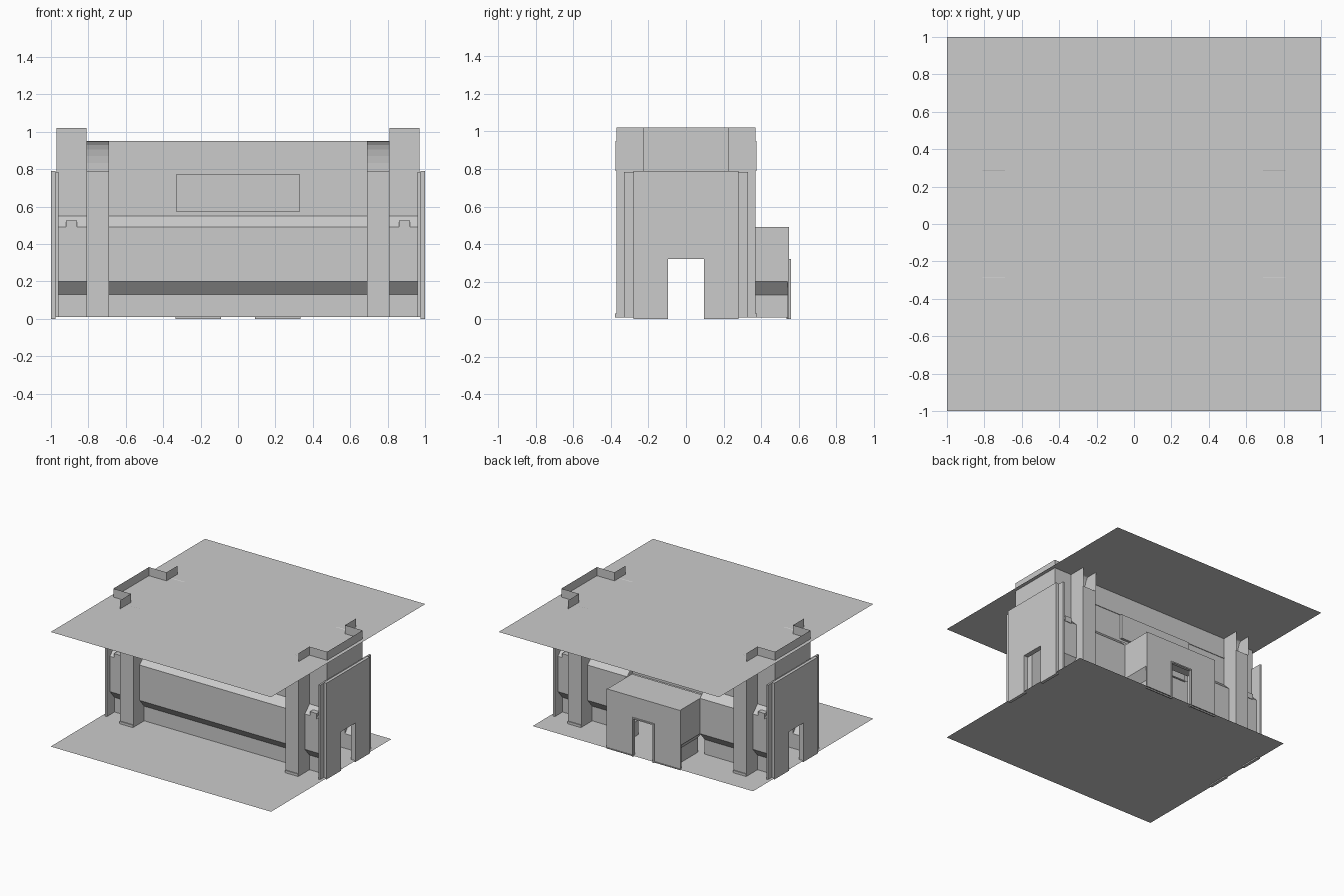
import bpy, bmesh, math

if "Cube" in bpy.data.objects:
    bpy.data.objects.remove(bpy.data.objects["Cube"])

def make(name, verts, faces, recalc=False):
    me = bpy.data.meshes.new(name)
    me.from_pydata(verts, [], faces)
    if recalc:
        bm = bmesh.new()
        bm.from_mesh(me)
        bmesh.ops.recalc_face_normals(bm, faces=bm.faces)
        bm.to_mesh(me)
        bm.free()
    ob = bpy.data.objects.new(name, me)
    bpy.context.collection.objects.link(ob)
    return ob

def plane(name, x0, x1, y0, y1, z):
    return make(name, [(x0, y0, z), (x1, y0, z), (x1, y1, z), (x0, y1, z)], [(0, 1, 2, 3)])

def prism(name, outline, a, b, axis='x'):
    """Closed outline extruded along x (outline is y,z) or along y (outline is x,z)."""
    n = len(outline)
    put = (lambda t, p: (t, p[0], p[1])) if axis == 'x' else (lambda t, p: (p[0], t, p[1]))
    verts = [put(a, p) for p in outline] + [put(b, p) for p in outline]
    faces = [tuple(range(n)), tuple(range(2 * n - 1, n - 1, -1))]
    faces += [(i, (i + 1) % n, n + (i + 1) % n, n + i) for i in range(n)]
    return make(name, verts, faces, True)

def box(name, x0, x1, y0, y1, z0, z1):
    return prism(name, [(y0, z0), (y1, z0), (y1, z1), (y0, z1)], x0, x1)

def sheet(name, profile, x0, x1, side):
    """Open y,z profile swept along x; side -1 is front, 1 is back."""
    verts = []
    for d, z in profile:
        verts += [(x0, side * d, z), (x1, side * d, z)]
    faces = [(2 * i, 2 * i + 1, 2 * i + 3, 2 * i + 2) for i in range(len(profile) - 1)]
    if side > 0:
        faces = [f[::-1] for f in faces]
    return make(name, verts, faces)

def upright(name, path, z0, z1, flip=False):
    """Vertical sheet standing on a plan path."""
    verts = [(x, y, z) for x, y in path for z in (z0, z1)]
    faces = [(2 * i, 2 * i + 2, 2 * i + 3, 2 * i + 1) for i in range(len(path) - 1)]
    if flip:
        faces = [f[::-1] for f in faces]
    return make(name, verts, faces)

# Ground and roof sheets
plane("ground", -1, 1, -1, 0.56, 0.01)
plane("roof", -1, 1, -1, 1, 0.95)

# Long walls: undercut base, bulging middle, sloped ledge, set-back top
base, out = 0.23, 0.29
lower = [(base, 0.01), (base, 0.13), (out, 0.20), (out, 0.49), (base, 0.55)]
upper = [(base, 0.55), (base, 0.95)]
for side, tag in ((-1, "front"), (1, "back")):
    sheet(tag + "_upper_wall", upper, -0.69, 0.69, side)
    spans = [(-0.69, 0.69)] if side < 0 else [(-0.69, -0.33), (0.33, 0.69)]
    for a, b in spans:
        sheet(tag + "_lower_wall", lower, a, b, side)
    # raised window panel and trim line
    ya, yb = sorted((side * 0.22, side * 0.25))
    box(tag + "_window_panel", -0.33, 0.33, ya, yb, 0.57, 0.775)
    ya, yb = sorted((side * 0.22, side * 0.235))
    box(tag + "_trim", -0.69, 0.69, ya, yb, 0.777, 0.785)

    for sx in (-1, 1):
        # end bay wall with little ledge vent
        a, b = sorted((sx * 0.81, sx * 0.97))
        sheet(tag + "_bay_wall", lower + upper[1:], a, b, side)
        va, vb = sorted((sx * 0.86, sx * 0.92))
        ya, yb = sorted((side * 0.24, side * 0.295))
        box(tag + "_vent", va, vb, ya, yb, 0.48, 0.525)
        # pillar: solid shaft, plinth, two fins and a cove between them at the top
        a, b = sorted((sx * 0.69, sx * 0.81))
        ya, yb = sorted((side * 0.23, side * 0.37))
        box(tag + "_pillar", a, b, ya, yb, 0.01, 0.79)
        ya, yb = sorted((side * 0.23, side * 0.377))
        box(tag + "_plinth", a, b, ya, yb, 0.01, 0.03)
        for x in (a, b):
            upright(tag + "_fin", [(x, side * 0.23), (x, side * 0.375)], 0.79, 0.95, x * side > 0)
        cove = [(0.29 - 0.05 * math.cos(t * math.pi / 12), 0.79 + 0.162 * math.sin(t * math.pi / 12))
                for t in range(7)]
        sheet(tag + "_cove", cove, a, b, side)

def door_wall(half, z0, z1, door=0.095, top=0.32):
    return [(-half, z0), (-door, z0), (-door, top), (door, top), (door, z0),
            (half, z0), (half, z1), (-half, z1)]

# End walls with doorway, and stepped parapet above
for sx in (-1, 1):
    prism("end_slab", door_wall(0.28, 0.0, 0.79), sx * 0.975, sx * 1.0)
    prism("end_backing_wall", door_wall(0.33, 0.01, 0.785), sx * 0.96, sx * 0.975)
    path = [(0.81, -0.37), (0.81, -0.23), (0.97, -0.23), (0.97, 0.23), (0.81, 0.23), (0.81, 0.37)]
    upright("end_parapet", [(sx * x, y) for x, y in path], 0.79, 1.02, sx < 0)

# Rear annex: undercut sides, flat roof, front plate with open doorway
for sx in (-1, 1):
    prof = [(0.27, 0.01), (0.27, 0.13), (0.33, 0.20), (0.33, 0.49)]
    verts = [(sx * x, y, z) for x, z in prof for y in (0.23, 0.55)]
    faces = [(2 * i, 2 * i + 1, 2 * i + 3, 2 * i + 2) for i in range(3)]
    make("annex_side", verts, faces if sx > 0 else [f[::-1] for f in faces])
plane("annex_roof", -0.33, 0.33, 0.23, 0.55, 0.49)
prism("annex_front", door_wall(0.335, 0.0, 0.49), 0.54, 0.55, 'y')
frame = [(-0.1, 0.0), (-0.09, 0.0), (-0.09, 0.31), (0.09, 0.31),
         (0.09, 0.0), (0.1, 0.0), (0.1, 0.32), (-0.1, 0.32)]
prism("annex_door_frame", frame, 0.535, 0.56, 'y')
